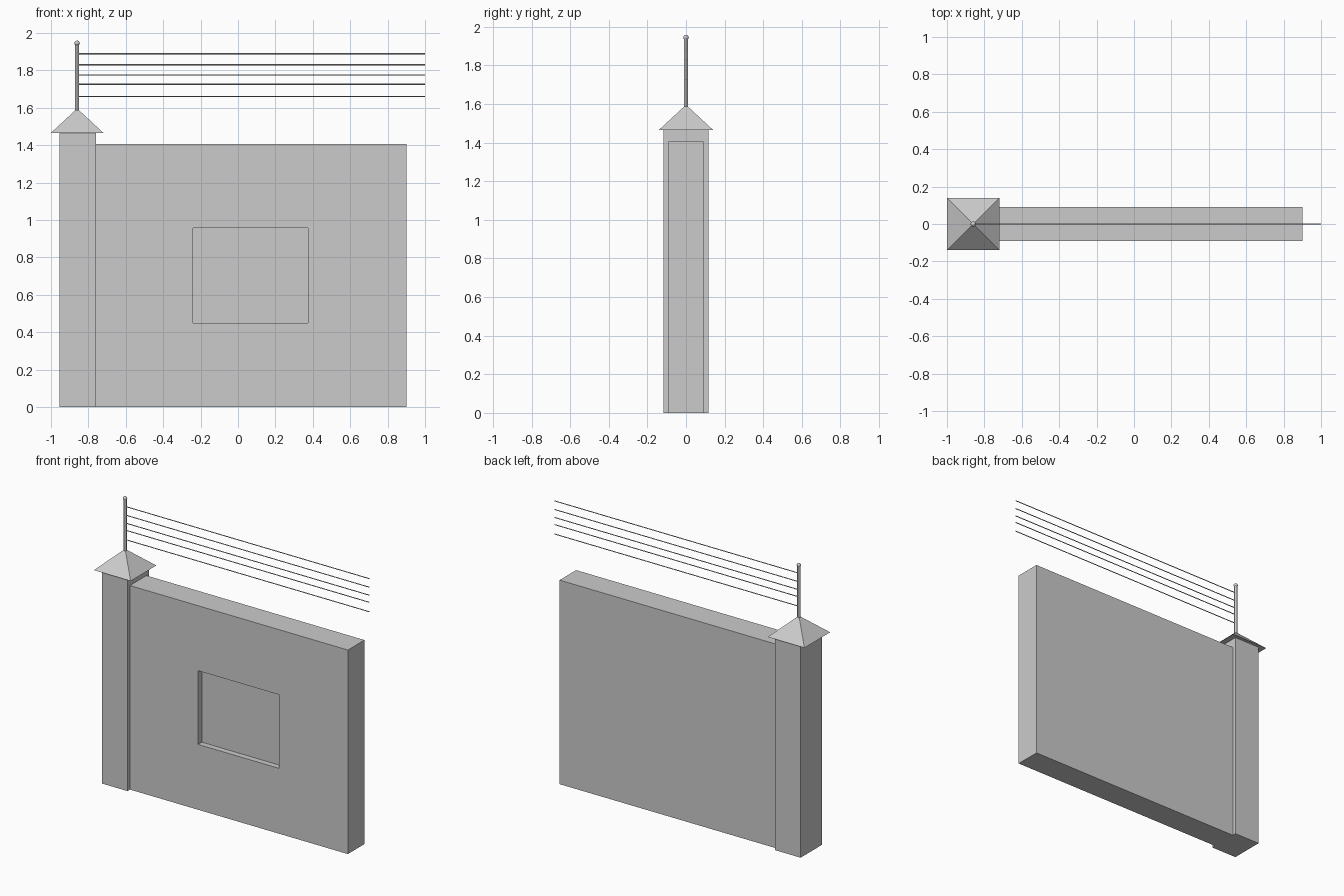
import bpy
from math import pi, sqrt

if "Cube" in bpy.data.objects:
    bpy.data.objects.remove(bpy.data.objects["Cube"])


def box(name, lo, hi):
    centre = [(a + b) / 2 for a, b in zip(lo, hi)]
    bpy.ops.mesh.primitive_cube_add(size=1, location=centre)
    ob = bpy.context.object
    ob.name = name
    ob.scale = [b - a for a, b in zip(lo, hi)]
    bpy.ops.object.transform_apply(location=False, rotation=False, scale=True)
    return ob


def rod(name, radius, length, centre, sides=8, rotation=(0, 0, 0)):
    bpy.ops.mesh.primitive_cylinder_add(vertices=sides, radius=radius, depth=length,
                                        location=centre, rotation=rotation)
    ob = bpy.context.object
    ob.name = name
    bpy.ops.object.shade_smooth_by_angle()
    return ob


PX = -0.86  # pillar axis

# Wall with a shallow rectangular recess in the front
wall = box("wall", (-0.76, -0.09, 0), (0.9, 0.09, 1.405))
cutter = box("recess_cutter", (-0.24, -0.2, 0.45), (0.375, -0.05, 0.957))
cutter.hide_render = True
cutter.hide_viewport = True
cut = wall.modifiers.new("recess", 'BOOLEAN')
cut.operation = 'DIFFERENCE'
cut.solver = 'EXACT'
cut.object = cutter

# Pillar and pyramid cap
box("pillar", (-0.955, -0.117, 0), (-0.76, 0.117, 1.466))
bpy.ops.mesh.primitive_cone_add(vertices=4, radius1=0.14 * sqrt(2), radius2=0, depth=0.13,
                                location=(PX, 0, 1.531), rotation=(0, 0, pi / 4))
bpy.context.object.name = "pillar_cap"

# Pole with ball finial
rod("pole", 0.011, 0.365, (PX, 0, 1.7625), 12)
bpy.ops.mesh.primitive_uv_sphere_add(segments=12, ring_count=8, radius=0.014,
                                     location=(PX, 0, 1.945))
bpy.context.object.name = "pole_finial"
bpy.ops.object.shade_smooth_by_angle()

# Fence wires
for i, z in enumerate((1.661, 1.726, 1.775, 1.83, 1.889)):
    rod(f"wire_{i + 1}", 0.003, 1.0 - PX, ((1.0 + PX) / 2, 0, z), 8, (0, pi / 2, 0))
